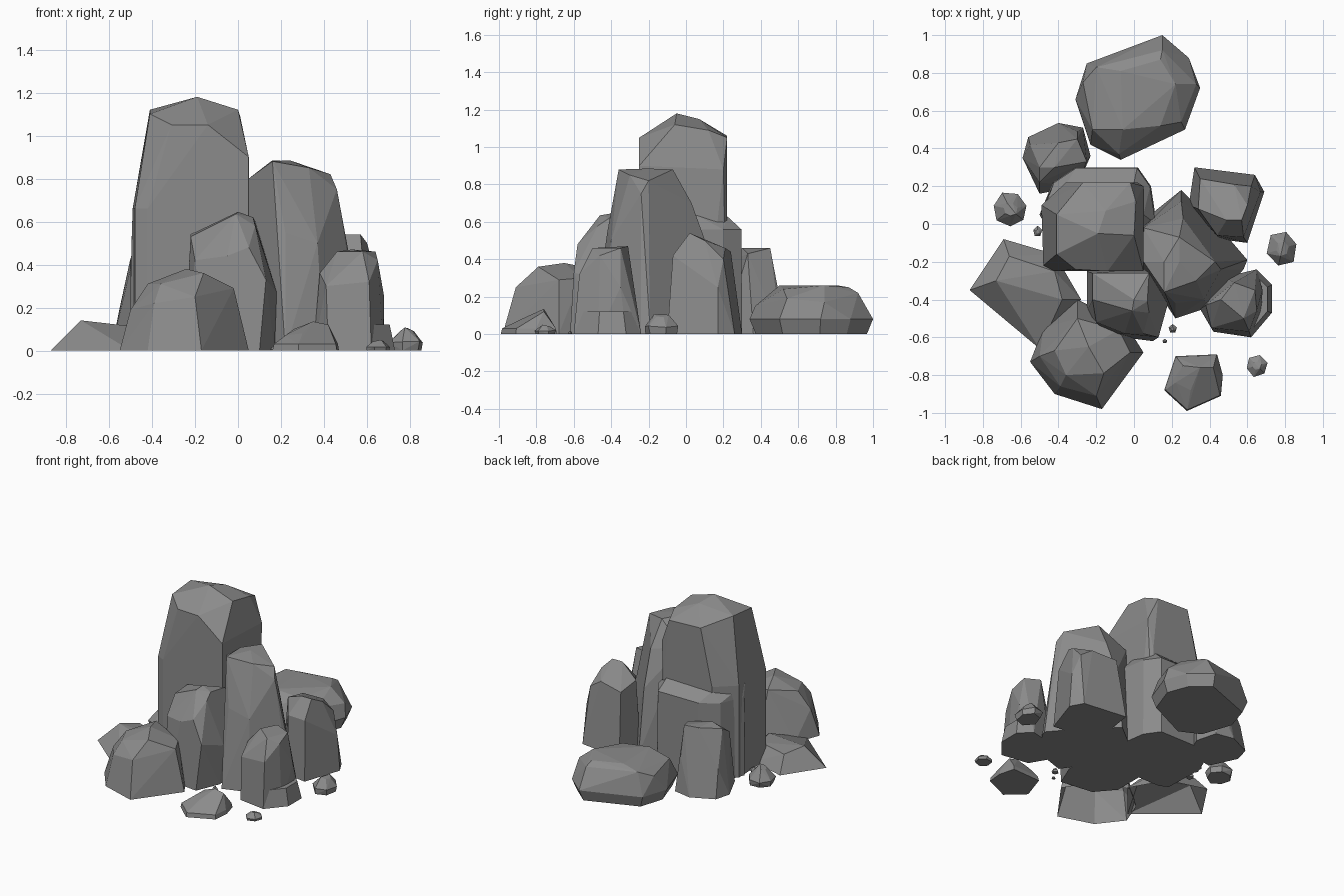
import bpy, bmesh, math, random

stone = bpy.data.materials.new("grey stone")
stone.diffuse_color = (0.26, 0.26, 0.26, 1)


def hull(name, pts, open_base=False):
    """Flat-faced convex stone around a few points, optionally without its underside."""
    bm = bmesh.new()
    for p in pts:
        bm.verts.new(p)
    res = bmesh.ops.convex_hull(bm, input=bm.verts[:])
    junk = list({v for v in res["geom_interior"] if isinstance(v, bmesh.types.BMVert)})
    bmesh.ops.delete(bm, geom=[v for v in junk if v.is_valid], context='VERTS')
    bmesh.ops.dissolve_limit(bm, angle_limit=math.radians(4), verts=bm.verts[:], edges=bm.edges[:])
    bmesh.ops.recalc_face_normals(bm, faces=bm.faces[:])
    if open_base:
        bmesh.ops.delete(bm, geom=[f for f in bm.faces if f.normal.z < -.95], context='FACES')
    me = bpy.data.meshes.new(name)
    bm.to_mesh(me)
    bm.free()
    me.materials.append(stone)
    ob = bpy.data.objects.new(name, me)
    bpy.context.collection.objects.link(ob)
    return ob


def rock(name, outline, belts, crown, open_base=False):
    """Ground outline repeated as scaled belts (height, scale), capped by crown points."""
    cx = sum(p[0] for p in outline) / len(outline)
    cy = sum(p[1] for p in outline) / len(outline)
    pts = [(cx + (x - cx) * s, cy + (y - cy) * s, z) for z, s in belts for x, y in outline]
    hull(name, pts + crown, open_base)


# tall central tower
rock("tower",
     [(-.48, -.22), (-.49, .1), (-.36, .22), (.02, .22), (.06, .1), (.05, -.25), (-.42, -.25)],
     [(0, 1), (.66, 1)],
     [(-.41, .05, 1.12), (-.41, -.16, 1.10), (-.31, -.24, 1.05), (-.14, -.25, 1.05), (.05, -.25, .9),
      (-.19, -.05, 1.18), (-.15, .07, 1.15), (0, -.06, 1.12), (.01, .12, 1.09),
      (-.27, .22, 1.06), (-.02, .22, 1.05), (.05, .2, .88)])
# lower shoulder behind the tower
rock("tower_shoulder",
     [(-.5, .05), (-.43, .22), (-.31, .3), (.02, .3), (.09, .2), (.12, 0), (0, -.15), (-.4, -.1)],
     [(0, 1), (.3, 1), (.56, .98)],
     [(-.49, .03, .65), (-.36, .21, .63), (.0, .22, .63), (.05, .05, .64)])
# second column
rock("right_column",
     [(.25, .18), (.05, .02), (.05, -.25), (.22, -.5), (.4, -.44), (.58, -.24), (.6, -.19), (.48, -.05)],
     [(0, 1)],
     [(.05, -.2, .8), (.05, -.02, .74), (.16, -.36, .88), (.16, -.2, .885), (.24, -.2, .885), (.24, -.07, .88),
      (.33, -.3, .85), (.43, -.2, .82), (.46, -.24, .75), (.26, .03, .70), (.22, -.42, .55),
      (.37, -.40, .5), (.48, -.2, .5), (.25, .12, .45)])
# block leaning on the tower front
rock("front_block",
     [(-.25, -.25), (-.25, -.46), (-.14, -.59), (.1, -.62), (.17, -.45), (.15, -.23)],
     [(0, 1)],
     [(-.22, -.4, .53), (-.22, -.26, .54), (0, -.4, .645), (.07, -.41, .62), (.08, -.26, .6),
      (-.01, -.46, .635), (-.2, -.52, .42), (-.05, -.58, .44), (.05, -.58, .48), (.08, -.47, .58),
      (.18, -.42, .27), (.13, -.6, .33)])
# front boulder
rock("front_boulder",
     [(-.55, -.73), (-.42, -.9), (-.17, -.98), (.05, -.68), (-.05, -.52), (-.3, -.4), (-.48, -.55)],
     [(0, 1)],
     [(-.5, -.7, .19), (-.42, -.67, .31), (-.36, -.8, .31), (-.24, -.65, .38), (-.16, -.79, .36), (-.2, -.91, .25),
      (-.02, -.68, .29), (-.39, -.86, .22), (-.3, -.5, .35), (-.08, -.56, .3)], True)
# low slab on the left
rock("left_slab",
     [(-.87, -.35), (-.69, -.08), (-.42, -.16), (-.28, -.4), (-.5, -.66), (-.63, -.52)],
     [(0, 1)],
     [(-.73, -.3, .14), (-.66, -.17, .11), (-.53, -.38, .105), (-.38, -.4, .1), (-.42, -.25, .1)], True)
# upright rock at the back left
rock("back_left_rock",
     [(-.59, .35), (-.56, .46), (-.4, .535), (-.27, .51), (-.23, .36), (-.3, .2), (-.5, .16)],
     [(0, 1)],
     [(-.5, .3, .43), (-.42, .3, .46), (-.4, .43, .46), (-.3, .45, .46), (-.25, .33, .43), (-.5, .22, .38),
      (-.3, .49, .25), (-.55, .42, .2)])
# flat boulder at the back
rock("back_boulder",
     [(-.31, .66), (-.25, .85), (.15, 1), (.29, .88), (.35, .72), (.27, .5), (-.07, .34), (-.23, .42)],
     [(0, .9), (.08, 1)],
     [(-.27, .75, .2), (-.2, .83, .24), (-.22, .5, .22), (-.06, .5, .26), (-.07, .81, .26), (.14, .87, .25),
      (.15, .92, .22), (.22, .74, .26), (.33, .74, .17), (.25, .54, .19), (.14, .52, .24), (-.08, .37, .15)])
# rock at the back right
rock("back_right_rock",
     [(.32, .3), (.64, .26), (.69, .17), (.6, -.1), (.45, -.08), (.29, .1)],
     [(0, 1)],
     [(.35, .24, .44), (.34, .08, .47), (.49, .02, .54), (.57, .02, .54), (.6, .1, .5), (.53, .21, .46),
      (.62, .2, .4), (.58, -.07, .42), (.44, -.06, .42), (.67, .17, .25)])
# rock at the front right, with a flared foot
foot = [(.35, -.45), (.42, -.57), (.62, -.6), (.73, -.47), (.73, -.32), (.65, -.24), (.48, -.28)]
rock("front_right_rock", [(min(x, .675), y) for x, y in foot],
     [(0, 1)],
     [(.38, -.43, .36), (.46, -.4, .46), (.53, -.31, .47), (.64, -.35, .46), (.58, -.5, .46), (.65, -.46, .42),
      (.41, -.55, .3), (.61, -.57, .32), (.68, -.35, .25)])
rock("front_right_foot", foot, [(0, 1), (.12, .85)], [])
# loose front stone
rock("front_stone",
     [(.16, -.88), (.28, -.99), (.46, -.91), (.47, -.8), (.44, -.69), (.22, -.7)],
     [(0, 1), (.03, .96)],
     [(.22, -.84, .07), (.35, -.76, .135), (.42, -.76, .12), (.3, -.88, .08), (.42, -.85, .07), (.26, -.75, .1)])

# pebbles: centre x, y, radii, height, sides
random.seed(4)
PEBBLES = [("right", .785, -.13, .085, .1, .11, 6), ("left", -.655, .077, .095, .095, .12, 7),
           ("far_front", .65, -.75, .062, .062, .05, 6), ("tiny_a", .205, -.555, .025, .025, .035, 5),
           ("tiny_b", .163, -.62, .014, .012, .018, 5), ("tiny_c", -.51, -.04, .025, .03, .03, 5)]
for name, x, y, rx, ry, h, n in PEBBLES:
    pts = []
    for z, s in ((0, .9), (.4 * h, 1), (h, .4)):
        for i in range(n):
            a = math.tau * (i + .25) / n
            r = s * random.uniform(.88, 1.04)
            pts.append((x + rx * r * math.cos(a), y + ry * r * math.sin(a),
                        z * random.uniform(.8, 1)))
    hull("pebble_" + name, pts)
